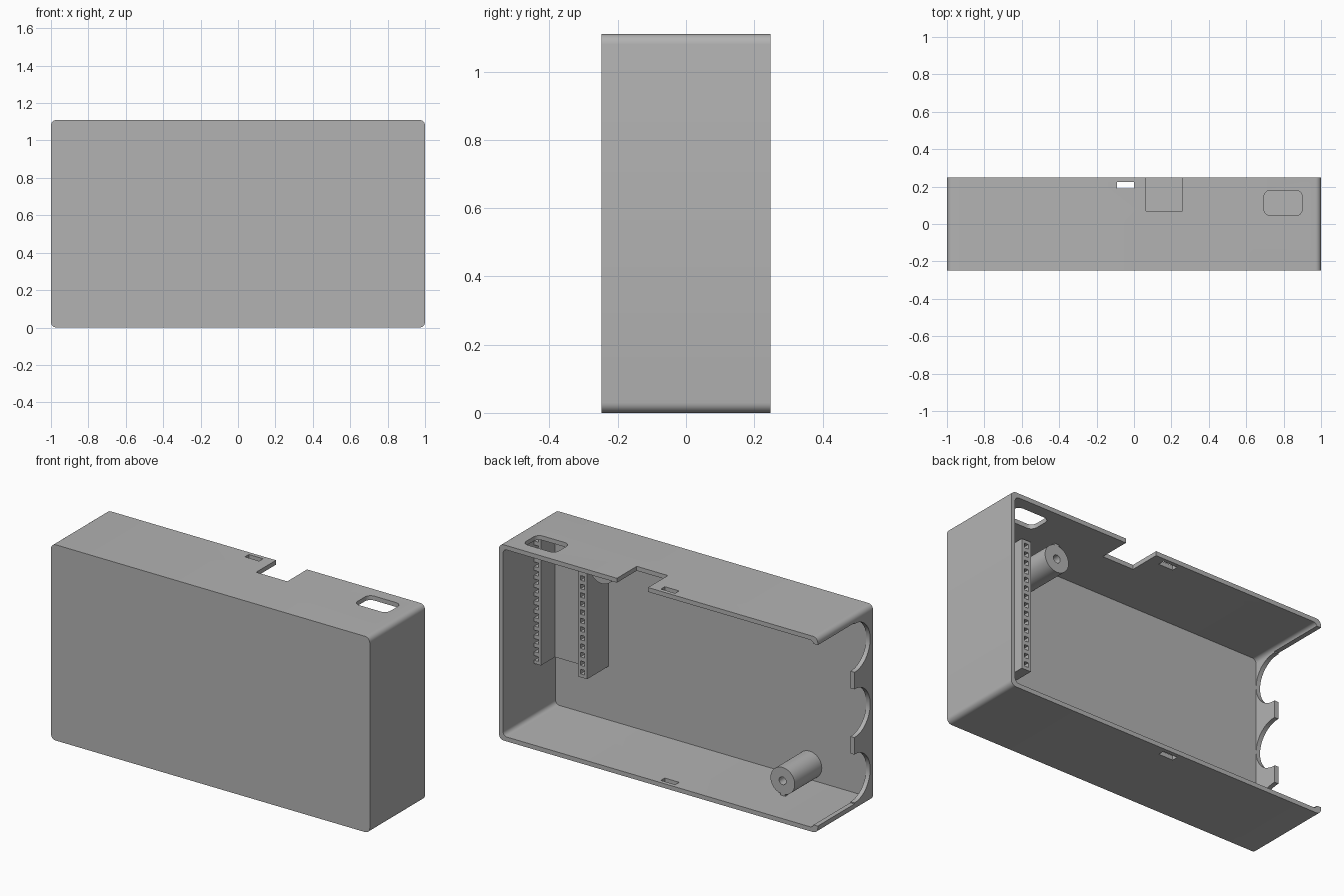
import bpy, bmesh, math
from mathutils import Vector

cube = bpy.data.objects.get("Cube")
if cube:
    bpy.data.objects.remove(cube, do_unlink=True)

GREY = (0.45, 0.45, 0.45, 1)
mat = bpy.data.materials.new("plain_grey")
mat.use_nodes = True
mat.diffuse_color = GREY
mat.node_tree.nodes["Principled BSDF"].inputs["Base Color"].default_value = GREY

W, D, H, T = 1.0, 0.2475, 1.11, 0.025   # half width, half depth, height, wall
FLOOR = -D + T


def rounded(u0, u1, v0, v1, r, n=6):
    """Rounded rectangle outline."""
    pts = []
    for i, (u, v) in enumerate([(u1 - r, v1 - r), (u0 + r, v1 - r),
                                (u0 + r, v0 + r), (u1 - r, v0 + r)]):
        for k in range(n + 1):
            a = math.radians(90 * (i + k / n))
            pts.append((u + r * math.cos(a), v + r * math.sin(a)))
    return pts


def rect(u0, u1, v0, v1):
    return [(u0, v0), (u1, v0), (u1, v1), (u0, v1)]


def circle(u, v, r, n=48):
    return [(u + r * math.cos(2 * math.pi * k / n),
             v + r * math.sin(2 * math.pi * k / n)) for k in range(n)]


def prism(name, outlines, axis, a, b):
    """Extrude one or more outlines along an axis from a to b."""
    place = {"x": lambda u, v, w: Vector((w, u, v)),
             "y": lambda u, v, w: Vector((u, w, v)),
             "z": lambda u, v, w: Vector((u, v, w))}[axis]
    bm = bmesh.new()
    for pts in outlines:
        face = bm.faces.new([bm.verts.new(place(u, v, a)) for u, v in pts])
        ext = bmesh.ops.extrude_face_region(bm, geom=[face])
        verts = [g for g in ext["geom"] if isinstance(g, bmesh.types.BMVert)]
        bmesh.ops.translate(bm, verts=verts, vec=place(0, 0, b - a))
    bmesh.ops.recalc_face_normals(bm, faces=bm.faces)
    mesh = bpy.data.meshes.new(name)
    bm.to_mesh(mesh)
    bm.free()
    mesh.materials.append(mat)
    obj = bpy.data.objects.new(name, mesh)
    bpy.context.collection.objects.link(obj)
    return obj


def activate(obj):
    bpy.ops.object.select_all(action="DESELECT")
    obj.select_set(True)
    bpy.context.view_layer.objects.active = obj


def cut(obj, cutter):
    """Subtract the cutter, then discard it."""
    cutter.hide_render = True
    mod = obj.modifiers.new("cut", "BOOLEAN")
    mod.operation, mod.solver, mod.object = "DIFFERENCE", "EXACT", cutter
    activate(obj)
    bpy.ops.object.modifier_apply(modifier=mod.name)
    bpy.data.objects.remove(cutter, do_unlink=True)


def smooth(obj):
    activate(obj)
    bpy.ops.object.shade_smooth_by_angle(angle=math.radians(35))


# Open-backed case
case = prism("case_shell", [rounded(-W, W, 0, H, 0.03)], "y", -D, D)
cut(case, prism("cavity", [rounded(-W + T, W - T, T, H - T, 0.025)], "y", FLOOR, 0.4))

# Scalloped opening in the end wall, three cells high
cut(case, prism("end_opening", [rect(-0.08, 0.4, 0.042, H - 0.042)], "x", -1.1, -0.965))
cells = [circle(-0.085, H * (i + 0.5) / 3, 0.137) for i in range(3)]
cut(case, prism("scallops", cells, "x", -1.1, -0.965))

# Latch slots through top and bottom, connector notch, switch window
cut(case, prism("latch_slots", [rect(-0.09, 0, 0.19, 0.225)], "z", -0.1, 1.2))
cut(case, prism("connector_notch", [rect(0.065, 0.26, 0.07, 0.4)], "z", 1.0, 1.2))
cut(case, prism("switch_window", [rounded(0.695, 0.9, 0.045, 0.18, 0.035)], "z", 1.0, 1.2))
smooth(case)

# Board bed with two socket strips
Z0, Z1, TIP = 0.33, 1.07, -0.03
prism("board_bed", [rect(0.66, 0.96, Z0, Z1)], "y", FLOOR - 0.005, -0.155)
PINS, PITCH, HOLE = 15, 0.0483, 0.013
for name, x in (("inner_socket_strip", 0.67), ("outer_socket_strip", 0.96)):
    strip = prism(name, [rect(x - 0.029, x + 0.029, Z0, Z1)], "y", FLOOR - 0.005, TIP)
    mid = (Z0 + Z1) / 2
    holes = []
    for i in range(PINS):
        z = mid + (i - (PINS - 1) / 2) * PITCH
        holes.append(rect(x - HOLE, x + HOLE, z - HOLE, z + HOLE))
    cut(strip, prism("pin_holes", holes, "y", TIP - 0.1, 0.1))

# Screw posts with ribs joining the nearest wall
for name, x, z, wall in (("lower", -0.62, 0.11, 0.015), ("upper", 0.515, 1.0, H - 0.015)):
    post = prism(name + "_screw_post", [circle(x, z, 0.076)], "y", FLOOR - 0.005, 0.02)
    cut(post, prism("screw_hole", [circle(x, z, 0.022, 20)], "y", -0.16, 0.1))
    smooth(post)
    edge = z + math.copysign(0.07, wall - z)
    prism(name + "_post_rib", [rect(x - 0.015, x + 0.015, min(wall, edge), max(wall, edge))],
          "y", FLOOR - 0.005, 0.018)
